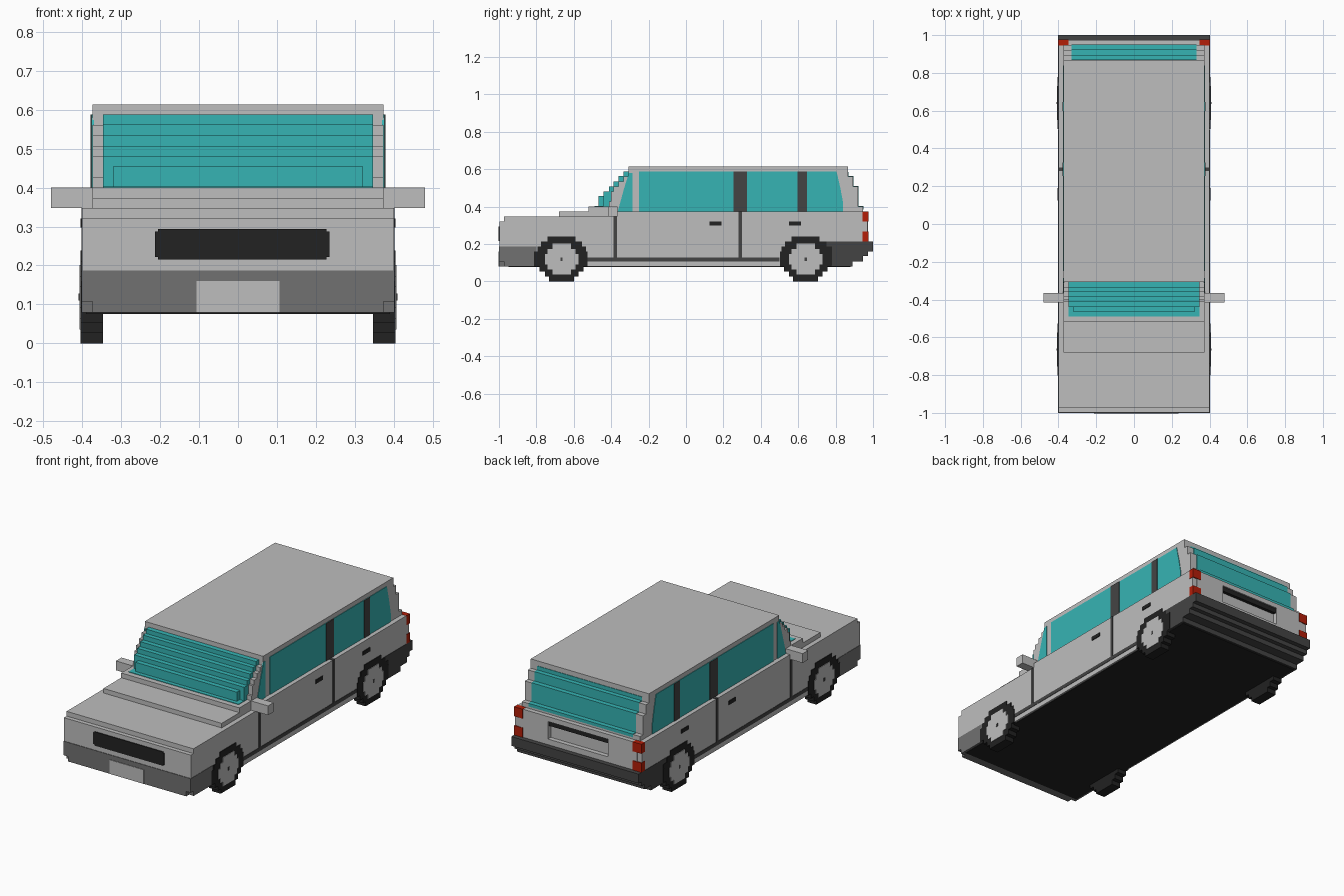
import bpy, bmesh
from mathutils import Matrix, Vector

if "Cube" in bpy.data.objects:
    bpy.data.objects.remove(bpy.data.objects["Cube"], do_unlink=True)


def material(name, hex_colour):
    def linear(c):
        c /= 255
        return c / 12.92 if c <= 0.04045 else ((c + 0.055) / 1.055) ** 2.4
    rgba = [linear(int(hex_colour[i:i + 2], 16)) for i in (0, 2, 4)] + [1]
    m = bpy.data.materials.new(name)
    m.use_nodes = True
    m.diffuse_color = rgba
    m.node_tree.nodes["Principled BSDF"].inputs["Base Color"].default_value = rgba
    return m


PAINT = material("light grey paint", "BEBEBE")
BUMPER = material("mid grey bumper", "717171")
TRIM = material("dark grey trim", "444444")
BLACK = material("black rubber", "222222")
GLASS = material("teal glass", "36B4B4")
RED = material("red lamp", "B41E08")


def finish(name, bm, mat):
    bmesh.ops.recalc_face_normals(bm, faces=bm.faces)
    mesh = bpy.data.meshes.new(name)
    bm.to_mesh(mesh)
    bm.free()
    mesh.materials.append(mat)
    obj = bpy.data.objects.new(name, mesh)
    bpy.context.collection.objects.link(obj)


def blocks(name, mat, boxes, mirror=False):
    """Boxes given as (x0, x1, y0, y1, z0, z1), optionally repeated at -x."""
    bm = bmesh.new()
    for x0, x1, y0, y1, z0, z1 in boxes:
        for s in ((1, -1) if mirror else (1,)):
            centre = Vector((s * (x0 + x1) / 2, (y0 + y1) / 2, (z0 + z1) / 2))
            size = Matrix.Diagonal((x1 - x0, y1 - y0, z1 - z0, 1))
            bmesh.ops.create_cube(bm, size=1, matrix=Matrix.Translation(centre) @ size)
    finish(name, bm, mat)


def side_panels(name, mat, outline, x0, x1):
    """Thin (y, z) outline extruded from x0 to x1 on both sides."""
    bm = bmesh.new()
    for s in (1, -1):
        face = bm.faces.new([bm.verts.new((s * x0, y, z)) for y, z in outline])
        ext = bmesh.ops.extrude_face_region(bm, geom=[face])
        moved = [v for v in ext["geom"] if isinstance(v, bmesh.types.BMVert)]
        bmesh.ops.translate(bm, verts=moved, vec=(s * (x1 - x0), 0, 0))
    finish(name, bm, mat)


# Main body shell
blocks("body", PAINT, [
    (-.4, .4, -.97, .887, .08, .16),
    (-.4, .4, -.973, .947, .16, .347),
    (-.4, .4, -.997, -.97, .16, .32),
    (-.4, .4, -.4, .947, .34, .373),
])
blocks("hood", PAINT, [(-.373, .373, -.68, -.39, .34, .373),
                       (-.373, .373, -.52, -.3, .37, .4)])

# Tailgate with a recessed number plate panel
blocks("tailgate", PAINT, [
    (-.373, .373, .94, .973, .213, .245),
    (-.373, .373, .94, .973, .345, .373),
    (.19, .373, .94, .973, .245, .345),
    (-.373, -.19, .94, .973, .245, .345),
])
blocks("tailgate_corner", PAINT, [(.373, .4, .94, .97, .267, .32)], True)
blocks("tailgate_handle", BLACK, [(-.19, .19, .94, .965, .318, .345)])
blocks("tail_lamp", RED, [(.347, .402, .945, .976, .32, .374),
                          (.347, .402, .945, .976, .213, .267)], True)

# Stepped cabin: bottom, top, front and back of each layer
layers = [
    (.37, .4, -.413, .947),
    (.4, .427, -.413, .92),
    (.427, .48, -.4, .92),
    (.48, .507, -.387, .92),
    (.507, .535, -.36, .893),
    (.535, .56, -.335, .893),
    (.56, .613, -.307, .867),
]
blocks("cabin", PAINT, [(-.373, .373, f, b, z0, z1) for z0, z1, f, b in layers])

# Stepped windscreen and rear window
screen = [(.4, .455, -.467, .32), (.4, .48, -.44, .347), (.48, .507, -.413, .347),
          (.507, .535, -.387, .347), (.535, .562, -.36, .347), (.562, .587, -.335, .347)]
blocks("windscreen", GLASS, [(-w, w, f, -.3, z0, z1) for z0, z1, f, w in screen]
       + [(-.347, .347, -.49, -.41, .395, .403)])
blocks("rear_window", GLASS, [(-.33, .33, .85, b, z0, z1) for z0, z1, b in
                              ((.385, .403, .95), (.403, .51, .923),
                               (.51, .563, .896), (.563, .585, .87))])

# Side glass and pillars
side_panels("side_window", GLASS, [(-.25, .373), (.84, .373), (.84, .42), (.825, .5),
                                  (.805, .587), (-.25, .587)], .37, .376)
side_panels("quarter_window", GLASS, [(-.365, .373), (-.287, .373), (-.287, .58),
                                     (-.305, .58), (-.33, .5)], .37, .376)
blocks("window_pillar", TRIM, [(.37, .379, .255, .325, .373, .587),
                               (.37, .379, .597, .647, .373, .587)], True)

# Door seams and handles
blocks("door_seam", TRIM, [
    (.397, .402, -.387, -.368, .12, .347),
    (.397, .402, .28, .3, .12, .375),
    (.37, .402, .28, .3, .37, .375),
    (.397, .402, -.53, .5, .107, .128),
], True)
blocks("door_handle", BLACK, [(.397, .404, .125, .19, .298, .32),
                              (.397, .404, .55, .615, .298, .32)], True)
blocks("mirror", PAINT, [(.36, .48, -.415, -.365, .347, .4)], True)

# Front end
blocks("front_bumper", BUMPER, [(-.402, .402, -1, -.8, .107, .187),
                                (-.402, .402, -.973, -.8, .079, .108),
                                (-.373, .373, -1, -.9, .079, .108)])
blocks("front_plate", PAINT, [(-.107, .107, -1.003, -.99, .08, .16)])
blocks("grille", BLACK, [(-.213, .235, -1.002, -.99, .222, .287),
                         (-.205, .227, -1.002, -.99, .215, .294)])

# Rear bumper and underside
blocks("rear_bumper", TRIM, [
    (-.402, .402, .73, 1, .16, .213),
    (-.402, .402, .73, .973, .135, .165),
    (-.402, .402, .73, .947, .107, .14),
    (-.402, .402, .73, .89, .079, .11),
])
blocks("underbody", BLACK, [(-.39, .39, -.95, .88, .076, .085)])

# Stepped wheels: half-width of each layer, from the ground up
TYRE = [.067, .09, .117, .138, .138, .138, .13, .11, .075]
HUB = [.05, .075, .09, .09, .075, .05]
for label, y in (("front", -.665), ("rear", .64)):
    blocks(label + "_tyres", BLACK, [(.347, .404, y - w, y + w, i * .0265, (i + 1) * .0265)
                                     for i, w in enumerate(TYRE)], True)
    blocks(label + "_hubs", PAINT, [(.39, .407, y - w, y + w, .036 + i * .0275, .0635 + i * .0275)
                                    for i, w in enumerate(HUB)], True)
    blocks(label + "_hub_caps", TRIM, [(.4, .409, y - .006, y + .006, .11, .128)], True)
blocks("wheel_arch", BLACK, [(.397, .403, -.813, -.66, .08, .16),
                             (.397, .403, .64, .78, .085, .185)], True)
